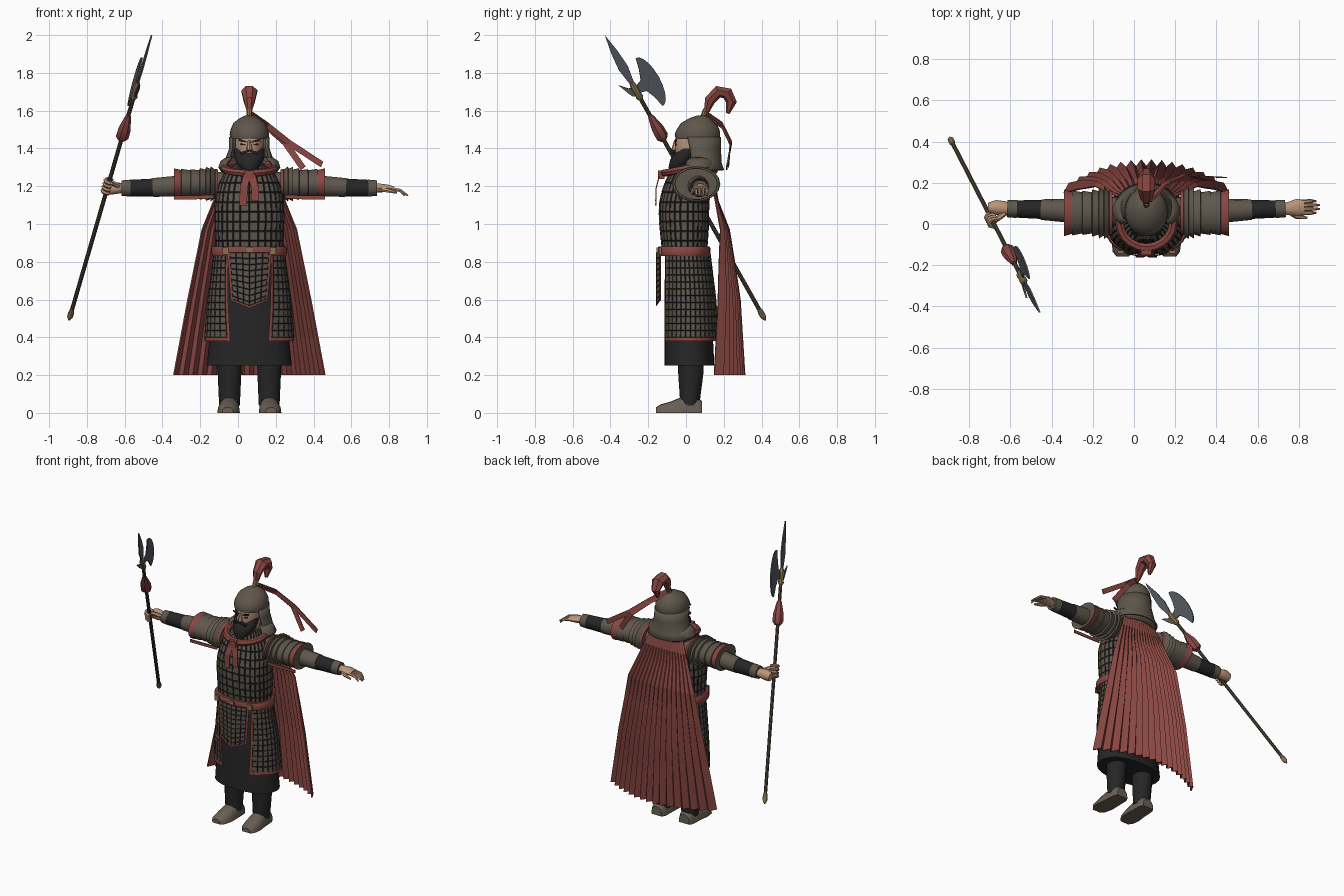
import bpy, bmesh, math
from mathutils import Vector as V

cube = bpy.data.objects.get("Cube")
if cube:
    bpy.data.objects.remove(cube, do_unlink=True)
CX = 0.06  # body centre line


def material(name, r, g, b):
    m = bpy.data.materials.new(name)
    m.use_nodes = True
    m.diffuse_color = (r, g, b, 1)
    m.node_tree.nodes["Principled BSDF"].inputs["Base Color"].default_value = (r, g, b, 1)
    return m


BRONZE = material("armour_brown", .115, .095, .073)
BLACK = material("black_cloth", .019, .019, .02)
RED = material("red_cloth", .25, .062, .053)
SKIN = material("skin", .5, .3, .19)
GOLD = material("dull_gold", .25, .17, .07)
STEEL = material("blade_steel", .09, .1, .115)
WOOD = material("shaft_wood", .075, .058, .04)
LEATHER = material("boot_leather", .14, .115, .09)


def loft(name, rings, mats, closed=True, caps=True, rule=None, smooth=40, plates=0, thick=0):
    """Skin rows of points; plates insets each first-colour face with a last-colour gap."""
    bm = bmesh.new()
    rows = [[bm.verts.new(p) for p in ring] for ring in rings]
    n = len(rows[0])
    cols = n if closed else n - 1
    for i in range(len(rows) - 1):
        for j in range(cols):
            k = (j + 1) % n
            f = bm.faces.new((rows[i][j], rows[i][k], rows[i + 1][k], rows[i + 1][j]))
            f.material_index = rule(i, j, len(rows) - 1, cols) if rule else 0
    if closed and caps:
        bm.faces.new(rows[0])
        bm.faces.new(rows[-1])
    bmesh.ops.recalc_face_normals(bm, faces=bm.faces[:])
    if plates:
        tiles = [f for f in bm.faces if f.material_index == 0 and len(f.verts) == 4]
        rims = bmesh.ops.inset_individual(bm, faces=tiles, thickness=plates, depth=.003)["faces"]
        for f in rims:
            f.material_index = len(mats) - 1
    return finish(name, bm, mats, smooth, thick)


def finish(name, bm, mats, smooth=0, thick=0):
    me = bpy.data.meshes.new(name)
    bm.to_mesh(me)
    bm.free()
    for m in mats:
        me.materials.append(m)
    if smooth:
        me.shade_smooth()
        me.set_sharp_from_angle(angle=math.radians(smooth))
    ob = bpy.data.objects.new(name, me)
    bpy.context.scene.collection.objects.link(ob)
    if thick:
        mod = ob.modifiers.new("thickness", "SOLIDIFY")
        mod.thickness, mod.offset = thick, 0
    return ob


def interp(table, t):
    table = sorted(table)
    t = min(max(t, table[0][0]), table[-1][0])
    for a, b in zip(table, table[1:]):
        if t <= b[0]:
            f = (t - a[0]) / (b[0] - a[0])
            return [p + (q - p) * f for p, q in zip(a[1:], b[1:])]


def point(z, angle, rx, front, back, p=1.0):
    s, c = math.sin(angle), math.cos(angle)
    s, c = [math.copysign(abs(k) ** p, k) for k in (s, c)]
    return V((CX + rx * s, (front + back) / 2 - (back - front) / 2 * c, z))


def body(name, table, mats, rows=0, n=24, arc=(0, 360), p=1.0, **kw):
    """Upright shell from (height, half width, front y, back y) rows."""
    zs = [r[0] for r in table]
    if rows:
        zs = [zs[0] + (zs[-1] - zs[0]) * i / rows for i in range(rows + 1)]
    closed = arc[1] - arc[0] == 360
    a = [math.radians(arc[0] + (arc[1] - arc[0]) * j / (n if closed else n - 1)) for j in range(n)]
    return loft(name, [[point(z, t, *interp(table, z), p) for t in a] for z in zs], mats, closed, **kw)


def tube(name, path, radii, mats, n=10, ref=(0, 0, 1), **kw):
    path, rings = [V(p) for p in path], []
    for i, c in enumerate(path):
        t = (path[min(i + 1, len(path) - 1)] - path[max(i - 1, 0)]).normalized()
        side = t.cross(V(ref)).normalized()
        up = side.cross(t)
        r = radii[i] if isinstance(radii, list) else radii
        ra, rb = r if isinstance(r, tuple) else (r, r)
        rings.append([c + side * ra * math.cos(k * math.tau / n) + up * rb * math.sin(k * math.tau / n)
                      for k in range(n)])
    return loft(name, rings, mats, **kw)


def strip(name, path, width, mat):
    return loft(name, [(V(p) - V(width) / 2, V(p) + V(width) / 2) for p in path], [mat],
                closed=False, smooth=0, thick=.006)


def box(name, loc, size, mat, tilt=0):
    bm = bmesh.new()
    bmesh.ops.create_cube(bm, size=1)
    bmesh.ops.scale(bm, vec=size, verts=bm.verts[:])
    ob = finish(name, bm, [mat])
    ob.location, ob.rotation_euler = loc, (0, tilt, 0)
    return ob


def edge_rule(i, j, rows, cols):
    return 1 if j in (0, cols - 1) or i == rows - 1 else 0


# Robe, torso armour and belt
body("robe_skirt", [(.25, .225, -.115, .15), (.55, .195, -.115, .135), (.86, .17, -.11, .11)], [BLACK], p=.9)
body("torso_armour", [(.86, .178, -.125, .11), (1, .183, -.14, .12), (1.1, .183, -.143, .12),
                      (1.2, .168, -.12, .13), (1.28, .125, -.08, .13), (1.32, .07, -.02, .12)],
     [BRONZE, BLACK], rows=9, n=30, p=.85, plates=.0055, smooth=0)
body("belt", [(.83, .196, -.146, .125), (.84, .2, -.15, .13), (.87, .2, -.15, .13), (.88, .194, -.146, .125)],
     [RED], n=30, p=.85)
for x in (-.125, 0, .125):
    box("belt_buckle", (CX + x, -.148 + abs(x) * .1, .857), (.032, .014, .035), GOLD)

# Split scale skirt, one panel on each side
HIP = [(.38, .238, -.125, .172), (.6, .22, -.13, .16), (.84, .188, -.135, .13)]
CUTS = [0, .03] + [.03 + .94 * k / 14 for k in range(1, 15)] + [1]
LEVELS = [.84 - .44 * k / 12 for k in range(13)] + [.38]
for s, side in ((1, "left"), (-1, "right")):
    rings = []
    for z in LEVELS:
        start = 25 + 12 * (z - .38) / .46
        rings.append([point(z, s * math.radians(start + (176 - start) * c), *interp(HIP, z)) for c in CUTS])
    loft(side + "_skirt_panel", rings, [BRONZE, RED, BLACK], closed=False, rule=edge_rule, plates=.0035, smooth=0)

# Pointed front apron
rings = []
for k in [i / 9 for i in range(9)] + [.96, 1]:
    row = []
    for u in [-1, -.88, -.6, -.3, 0, .3, .6, .88, 1]:
        low = .555 + .04 * abs(u)
        row.append((CX + u * (.118 - .02 * k), -.157 + .025 * u * u, .85 + (low - .85) * k))
    rings.append(row)
loft("front_apron", rings, [BRONZE, RED, BLACK], closed=False, rule=edge_rule, plates=.0035, smooth=0)

# Legs, boots, arms and shoulder guards
for s, side in ((1, "left"), (-1, "right")):
    x = CX + s * .105
    tube(side + "_leg", [(x, .02, .04), (x, .025, .2), (x, .03, .45)], [(.055, .05), (.062, .066), (.07, .075)],
         [BLACK], ref=(0, 1, 0), n=12)
    rings = []
    for y, w, h in ((.085, .04, .06), (.06, .052, .085), (-.03, .056, .082), (-.08, .06, .06),
                    (-.135, .05, .045), (-.158, .03, .03)):
        rings.append([(x + s * max(0, -y) * .06 + w * math.cos(a), y, h * max(0, math.sin(a)) ** .7)
                      for a in [math.pi * k / 8 for k in range(9)]])
    loft(side + "_boot", rings, [LEATHER], smooth=35)

    def along(points):
        return [(CX + s * o, y, z) for o, y, z in points]

    tube(side + "_sleeve", along([(.12, .06, 1.21), (.4, .065, 1.2), (.51, .07, 1.193)]),
         [(.07, .07), (.056, .055), (.05, .051)], [BRONZE], n=14)
    tube(side + "_bracer", along([(.5, .07, 1.193), (.63, .073, 1.19)]), [(.046, .049), (.042, .045)], [BLACK], n=14)
    tube(side + "_cuff", along([(.628, .073, 1.19), (.675, .075, 1.19)]), [(.044, .046), (.042, .042)], [BRONZE], n=14)
    # Overlapping lames: every second band steps outward, both ends bound in red
    offs = [.165, .18, .183, .205, .207, .23, .232, .262, .265, .31, .312, .36, .362, .4]
    wide = [.105, .11, .105, .128, .11, .124, .105, .115, .1, .107, .1, .109, .102, .113]
    tube(side + "_shoulder_guard", along([(o, .054, 1.212) for o in offs]), [(w, w * .74) for w in wide],
         [BRONZE, RED], n=18, smooth=30, rule=lambda i, j, r, c: 1 if i in (0, r - 1) else 0)
    strip(side + "_shoulder_trim", along([(.19, -.04, 1.145), (.3, -.035, 1.14), (.4, -.035, 1.14)]), (0, 0, .02), RED)
    tube(side + "_palm", along([(.665, .075, 1.19), (.69, .075, 1.19), (.73, .08, 1.19), (.765, .08, 1.185)]),
         [(.028, .026), (.032, .025), (.042, .02), (.038, .015)] if s > 0 else
         [(.03, .026), (.036, .03), (.036, .036), (.025, .03)], [SKIN], n=10)

# Open left hand
for k in range(4):
    y = .052 + k * .019
    reach = .84 - (.018 if k in (0, 3) else 0)
    tube("left_finger", [(CX + .75, y, 1.187), (CX + .8, y + .002, 1.177), (CX + reach, y + .002, 1.15)],
         [.0105, .0095, .005], [SKIN], n=6)
tube("left_thumb", [(CX + .69, .06, 1.185), (CX + .73, .035, 1.178), (CX + .78, .03, 1.165)], [.013, .012, .006], [SKIN], n=6)

# Polearm, laid out by distance along the shaft and reach to the side
BUTT, TIP = V((-.895, .42, .49)), V((-.457, -.43, 2.0))
D = (TIP - BUTT).normalized()
N = V((-.05, .88, .46))
N = (N - D * N.dot(D)).normalized()
B = D.cross(N)


def at(s, r=0):
    return BUTT + D * s + N * r


def shaft(name, stations, mat, n=8):
    tube(name, [at(s) for s, r in stations], [r for s, r in stations], [mat], n=n, ref=(1, 0, 0))


def blade(name, outline):
    rings = [[at(s, r) + B * h for s, r in outline] for h in (-.004, .004)]
    loft(name, rings, [STEEL], smooth=0)


shaft("polearm_shaft", [(.04, .011), (1.46, .011)], WOOD)
shaft("butt_cap", [(0, .004), (.02, .015), (.045, .016), (.07, .011)], GOLD)
shaft("red_tassel", [(1.13, .02), (1.15, .035), (1.2, .034), (1.26, .02), (1.285, .013)], RED, 7)
shaft("blade_socket", [(1.385, .013), (1.4, .02), (1.42, .016), (1.46, .02), (1.49, .012)], GOLD)
blade("spear_point", [(1.46, -.008), (1.54, -.02), (1.58, -.026), (1.68, -.018), (1.787, 0),
                      (1.68, .018), (1.58, .026), (1.54, .02), (1.46, .008)])
outer = [(1.444 + .15 * math.sin(a), .083 + .058 * math.cos(a)) for a in [math.pi * (k / 10 - .5) for k in range(11)]]
inner = [(1.53, .068), (1.475, .048), (1.46, .01), (1.42, .01), (1.41, .048), (1.36, .068)]
blade("axe_blade", outer + inner)
blade("rear_barb", [(1.41, 0), (1.42, -.03), (1.44, -.04), (1.515, -.068), (1.47, -.03), (1.46, 0)])

# Gripping right hand
grip = (1.2 - BUTT.z) / D.z
X = (V((1, 0, 0)) - D * D.x).normalized()
Y = D.cross(X)
for k in range(4):
    c = at(grip + (k - 1.5) * .021)
    arc = [math.radians(40 + 45 * i) for i in range(7)]
    tube("right_finger", [c + (X * math.cos(a) + Y * math.sin(a)) * .022 for a in arc], .0105, [SKIN], n=6, ref=D)
tube("right_thumb", [(-.63, .05, 1.2), (-.67, .02, 1.22), (-.7, -.005, 1.215)], [.014, .013, .008], [SKIN], n=6)

# Head, beard and features
body("head", [(1.27, .05, -.02, .1), (1.33, .06, -.045, .12), (1.38, .073, -.058, .14),
              (1.43, .077, -.06, .15), (1.5, .075, -.045, .15)], [SKIN], n=20)
body("beard", [(1.27, .02, -.085, -.03), (1.3, .052, -.092, .02), (1.34, .076, -.084, .05),
               (1.365, .081, -.068, .06), (1.4, .08, -.03, .07)], [BLACK], n=16)
loft("nose", [[(CX + w * math.cos(a), -.056 - d * max(0, math.sin(a)), z) for a in
               [math.pi * k / 4 for k in range(5)]]
              for z, w, d in ((1.385, .014, .012), (1.395, .016, .022), (1.445, .007, .006))], [SKIN])
for s in (-1, 1):
    box("eyebrow", (CX + s * .036, -.0545, 1.44), (.045, .009, .009), BLACK, -s * .25)
    box("eye", (CX + s * .034, -.0535, 1.421), (.026, .009, .007), BLACK, -s * .1)
    box("moustache", (CX + s * .024, -.066, 1.381), (.048, .02, .012), BLACK, s * .35)

# Helmet with flared neck guard, finial, plume and ribbons
body("helmet_dome", [(1.45, .102, -.055, .178), (1.475, .104, -.06, .18), (1.5, .1, -.05, .178), (1.535, .084, -.026, .16),
                     (1.56, .052, .018, .133), (1.575, .022, .06, .1)], [BRONZE], n=24)
body("neck_guard", [(1.285, .15, -.03, .198), (1.32, .13, -.025, .185), (1.4, .102, -.035, .18), (1.46, .102, -.052, .18)],
     [BRONZE], n=24, arc=(62, 298), thick=.01)
body("neck_roll", [(1.27, .14, -.03, .16), (1.3, .16, -.04, .17), (1.33, .15, -.03, .165), (1.35, .12, -.01, .15)],
     [BRONZE], n=24, arc=(50, 310), thick=.01)
tube("finial", [(CX, .09, 1.56), (CX, .095, 1.58), (CX, .105, 1.605)], [.018, .014, .016], [GOLD], n=8, ref=(0, 1, 0))
tube("plume", [(CX, .108, 1.595), (CX, .125, 1.655), (CX, .17, 1.702), (CX, .22, 1.692), (CX, .242, 1.645), (CX, .222, 1.585)],
     [.015, .03, (.034, .043), (.034, .043), .03, .01], [RED], n=7, ref=(1, 0, 0), smooth=0)
strip("long_ribbon", [(.07, .11, 1.58), (.15, .19, 1.525), (.27, .235, 1.43), (.445, .225, 1.315)], (.012, 0, .03), RED)
strip("short_ribbon", [(.07, .11, 1.575), (.16, .2, 1.51), (.25, .24, 1.43), (.345, .215, 1.295)], (.026, 0, .02), RED)

# Scarf with knot and tails
loop = [math.tau * k / 20 for k in range(21)]
tube("scarf", [point(1.295 - .025 * math.cos(a), a, .13, -.115, .13) for a in loop], (.022, .02), [RED], n=7, smooth=0)
box("scarf_knot", (CX, -.132, 1.262), (.05, .035, .045), RED)
for s in (-1, 1):
    strip("scarf_tail", [(CX + s * .012, -.14, 1.26), (CX + s * .03, -.158, 1.19), (CX + s * .032, -.16, 1.11 + s * .012)],
          (.04, 0, 0), RED)

# Pleated cape: height -> half width, centre y, edge y
CAPE = [(.2, .4, .295, .165), (.6, .325, .27, .185), (.97, .25, .22, .19), (1.12, .19, .165, .16), (1.29, .12, .14, .12)]
rings = []
for z in [1.29, 1.2, 1.12, 1.04, .97, .78, .6, .4, .2]:
    w, mid, edge = interp(CAPE, z)
    fold = .016 * min(1, (1.29 - z) / .6)
    rings.append([(CX + w * (k / 16), mid + (edge - mid) * (k / 16) ** 2 + (fold if k % 2 else -fold), z)
                  for k in range(-16, 17)])
loft("cape", rings, [RED], closed=False, smooth=0, thick=.008)
